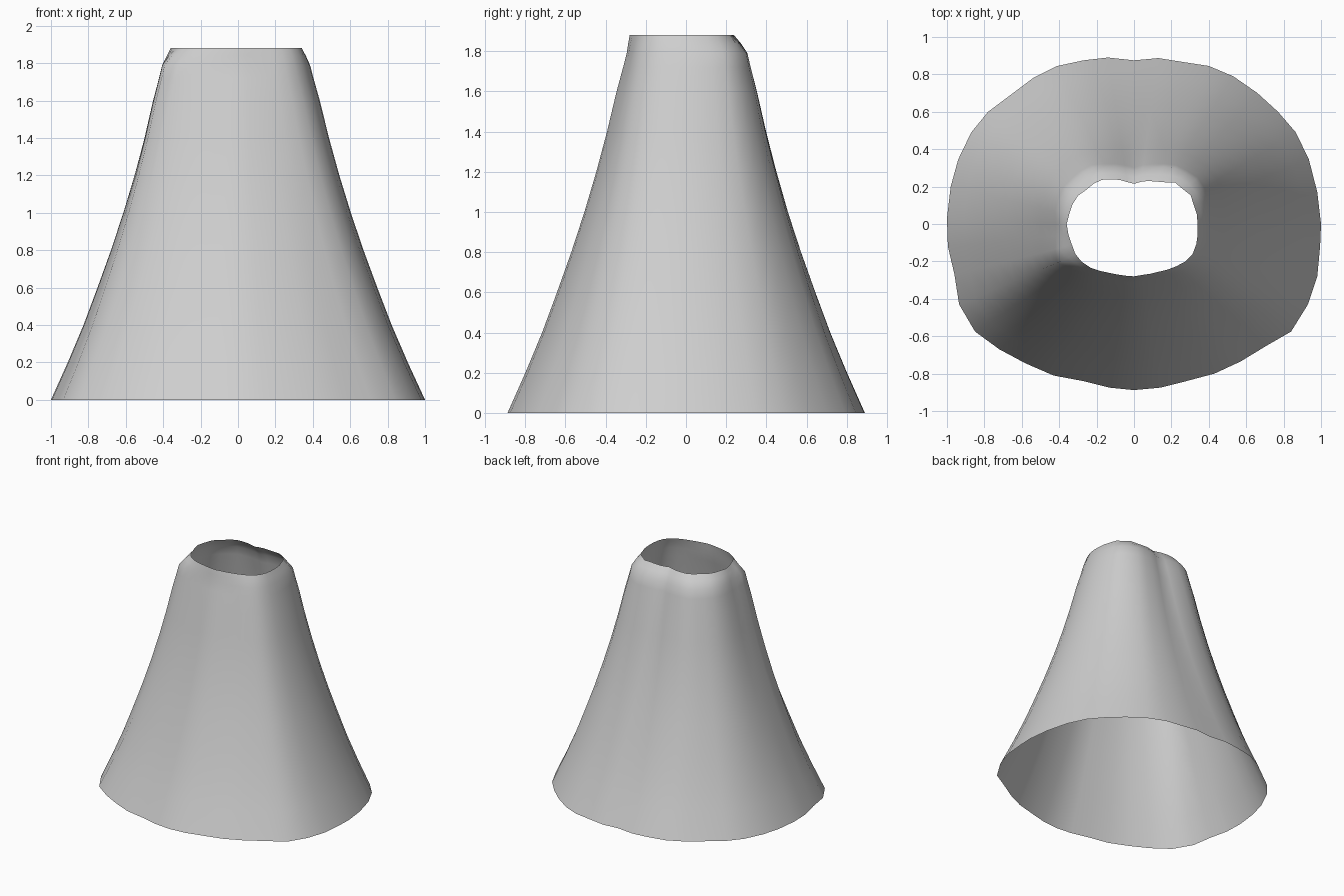
import bpy, bmesh, math

# Hem outline on the ground, counter-clockwise from +x
HEM = [(1, 0), (.98, .17), (.935, .345), (.865, .49), (.77, .60), (.66, .70), (.53, .79), (.40, .845),
       (.27, .865), (.13, .887), (0, .875), (-.14, .89), (-.27, .875), (-.41, .845), (-.54, .78),
       (-.66, .69), (-.78, .60), (-.87, .49), (-.94, .345), (-.98, .2), (-1, .03), (-.995, -.12),
       (-.96, -.27), (-.935, -.43), (-.85, -.575), (-.72, -.67), (-.58, -.745), (-.43, -.81),
       (-.27, -.84), (-.13, -.875), (0, -.888), (.14, -.875), (.28, -.84), (.43, -.80), (.57, -.735),
       (.71, -.65), (.84, -.575), (.93, -.43), (.98, -.28), (.995, -.12)]

# Radii every 9 degrees: shoulder ring and top opening
SHOULDER = [.385, .39, .395, .405, .405, .385, .37, .343, .32, .302, .285, .30, .32, .343, .372, .385,
            .395, .41, .41, .41, .40, .405, .425, .44, .395, .365, .335, .315, .302, .295, .295, .294,
            .30, .31, .33, .355, .375, .385, .385, .385]
OPENING = [.34, .34, .335, .34, .32, .312, .276, .255, .242, .228, .215, .227, .248, .268, .292, .305,
           .313, .335, .345, .35, .36, .355, .35, .352, .345, .33, .31, .293, .284, .28, .28, .276,
           .28, .287, .302, .32, .34, .352, .35, .345]

# Flare of the wall: height, share of the way from shoulder to hem
FLARE = [(0, 1), (.2, .85), (.4, .71), (.6, .585), (.8, .465), (1.0, .355), (1.2, .255),
         (1.4, .165), (1.6, .085), (1.72, .03), (1.79, 0)]
TOP_Z = 1.88
N = len(HEM)


def polar(radii):
    return [(r * math.cos(2 * math.pi * i / N), r * math.sin(2 * math.pi * i / N))
            for i, r in enumerate(radii)]


shoulder, opening = polar(SHOULDER), polar(OPENING)
bm = bmesh.new()
rings = []

# Flared wall
for z, f in FLARE:
    rings.append([bm.verts.new((s[0] + (h[0] - s[0]) * f, s[1] + (h[1] - s[1]) * f, z))
                  for s, h in zip(shoulder, HEM)])

# Rim bending inward to the open top
for z, f in ((1.84, .5), (TOP_Z, 1)):
    rings.append([bm.verts.new((s[0] + (o[0] - s[0]) * f, s[1] + (o[1] - s[1]) * f, z))
                  for s, o in zip(shoulder, opening)])

for low, high in zip(rings, rings[1:]):
    for i in range(N):
        j = (i + 1) % N
        bm.faces.new((low[i], low[j], high[j], high[i])).smooth = True

mesh = bpy.data.meshes.new("flared_shell")
bm.to_mesh(mesh)
bm.free()
shell = bpy.data.objects.new("flared_shell", mesh)
bpy.context.collection.objects.link(shell)

grey = bpy.data.materials.new("light grey")
grey.diffuse_color = (.62, .62, .62, 1)
mesh.materials.append(grey)
